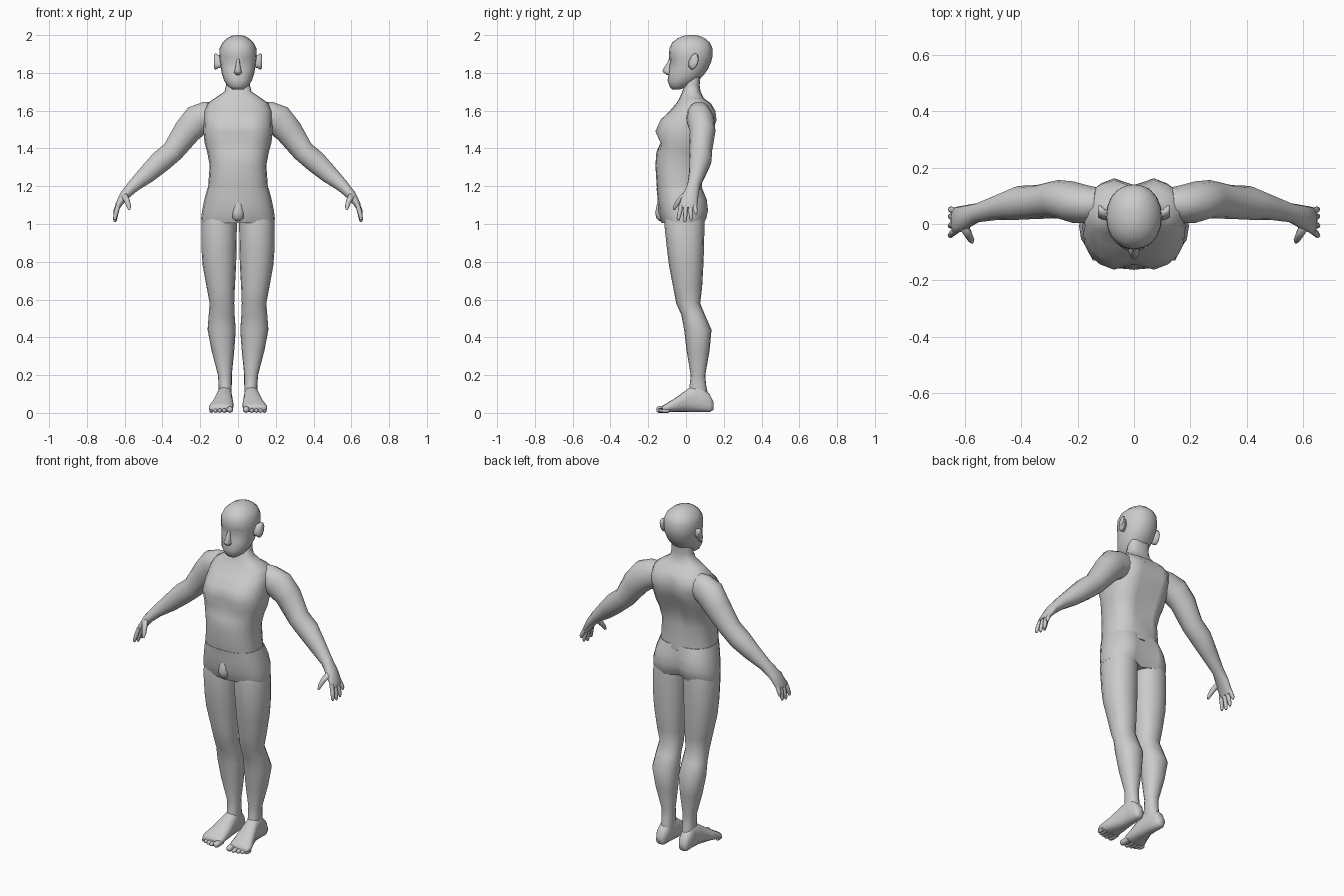
import bpy, bmesh, math
from mathutils import Vector

skin = bpy.data.materials.new("light grey")
skin.diffuse_color = (0.6, 0.6, 0.6, 1)


def ring(c, u, v, n, e=2.0):
    """Closed superellipse loop around c, spanned by half axes u and v."""
    pts = []
    for i in range(n):
        a = 2 * math.pi * i / n
        s, k = math.sin(a), math.cos(a)
        pts.append(Vector(c) + Vector(u) * math.copysign(abs(s) ** (2 / e), s)
                   + Vector(v) * math.copysign(abs(k) ** (2 / e), k))
    return pts


def finish(name, bm, mirror=False, angle=65):
    bmesh.ops.recalc_face_normals(bm, faces=bm.faces[:])
    me = bpy.data.meshes.new(name)
    bm.to_mesh(me)
    bm.free()
    ob = bpy.data.objects.new(name, me)
    bpy.context.collection.objects.link(ob)
    me.materials.append(skin)
    bpy.ops.object.select_all(action='DESELECT')
    ob.select_set(True)
    bpy.context.view_layer.objects.active = ob
    bpy.ops.object.shade_smooth_by_angle(angle=math.radians(angle))
    if mirror:
        ob.modifiers.new("mirror", 'MIRROR')
    return ob


def add_loft(bm, rings):
    loops = [[bm.verts.new(p) for p in r] for r in rings]
    n = len(loops[0])
    for a, b in zip(loops, loops[1:]):
        for i in range(n):
            j = (i + 1) % n
            bm.faces.new((a[i], a[j], b[j], b[i]))
    bm.faces.new(loops[0])
    bm.faces.new(loops[-1])


def stack(rows, n, e=2.0, shape=None):
    """Horizontal rings from rows of (z, x0, x1, y front, y back)."""
    rings = []
    for z, x0, x1, yf, yb in rows:
        r = ring(((x0 + x1) / 2, (yf + yb) / 2, z), ((x1 - x0) / 2, 0, 0),
                 (0, (yb - yf) / 2, 0), n, e)
        for p in r:
            if shape:
                p.y += shape(p, p.y < (yf + yb) / 2)
        rings.append(r)
    return rings


def tube(pts, n):
    """Rings along a path of (x, y, z, in-plane radius, y radius)."""
    rings = []
    for i, (x, y, z, r, ry) in enumerate(pts):
        a, b = pts[max(i - 1, 0)], pts[min(i + 1, len(pts) - 1)]
        t = Vector((b[0] - a[0], 0, b[2] - a[2])).normalized()
        rings.append(ring((x, y, z), Vector((-t.z, 0, t.x)) * r, (0, ry, 0), n))
    return rings


def build(name, rings, mirror=False):
    bm = bmesh.new()
    for r in rings:
        add_loft(bm, r)
    return finish(name, bm, mirror)


def sym(rows):
    return [(z, -w, w, f, b) for z, w, f, b in rows]


# torso and neck, with breastbone and spine grooves
def torso_shape(p, front):
    if abs(p.x) < 0.015:
        if front and 1.4 < p.z < 1.58:
            return 0.025
        if not front and 1.25 < p.z < 1.62:
            return -0.03
    if front and 1.41 < p.z < 1.45 and abs(p.x) < 0.09:
        return 0.01
    return 0


torso = sym([(1.16, .16, -.148, .085), (1.20, .158, -.155, .085), (1.31, .15, -.162, .085),
             (1.38, .163, -.157, .10), (1.43, .177, -.15, .12), (1.49, .183, -.168, .145),
             (1.55, .18, -.142, .168), (1.60, .18, -.085, .16), (1.64, .16, -.05, .13),
             (1.665, .125, -.035, .095), (1.70, .072, -.02, .077), (1.735, .063, -.008, .072),
             (1.79, .062, 0, .078)])
build("torso", [stack(torso, 20, 2.5, torso_shape)])


# hips with a cleft at the back and a bulge at the front
def hip_shape(p, front):
    if abs(p.x) < 0.015:
        return (-0.012 if p.z < 1.1 else 0) if front else (-0.04 if p.z < 1.16 else -0.01)
    return 0


hips = sym([(1.005, .193, -.118, .10), (1.03, .195, -.128, .112), (1.07, .19, -.14, .122),
            (1.13, .178, -.15, .115), (1.19, .162, -.156, .09)])
build("hips", [stack(hips, 20, 2.5, hip_shape)])
build("groin", [stack(sym([(1.015, .015, -.14, -.09), (1.03, .032, -.157, -.08),
                           (1.06, .036, -.163, -.08), (1.10, .03, -.155, -.08),
                           (1.13, .015, -.145, -.09)]), 10)])


# head with eye hollows
def face_shape(p, front):
    if front and 1.835 < p.z < 1.87 and 0.02 < abs(p.x) < 0.07:
        return 0.012
    return 0


head = sym([(1.713, .03, -.075, -.03), (1.73, .055, -.088, .02), (1.76, .074, -.098, .065),
            (1.79, .084, -.092, .095), (1.82, .09, -.09, .116), (1.855, .095, -.087, .132),
            (1.885, .099, -.09, .14), (1.93, .097, -.088, .14), (1.96, .083, -.073, .127),
            (1.983, .058, -.045, .10), (1.996, .032, -.015, .07), (2.0, .012, .01, .045)])
build("head", [stack(head, 20, 2.15, face_shape)])
build("nose", [stack(sym([(1.79, .012, -.102, -.07), (1.80, .021, -.118, -.07),
                          (1.812, .018, -.126, -.07), (1.85, .01, -.102, -.07),
                          (1.875, .008, -.09, -.07)]), 8)])

# ears, tilted outward at the back
ear = []
for x, y, k in ((.085, .028, .7), (.105, .034, .8), (.118, .042, 1), (.128, .044, .8)):
    ear.append(ring((x, y, 1.86), (0, .024 * k, .004), (0, .006, .044 * k), 10))
build("ears", [ear], True)

# arms running into flat palms
arm = [(.13, .07, 1.575, .075, .06), (.16, .07, 1.57, .082, .066), (.215, .077, 1.55, .085, .074),
       (.27, .088, 1.49, .075, .068), (.345, .078, 1.385, .06, .06), (.41, .075, 1.33, .06, .06),
       (.48, .06, 1.265, .05, .045), (.555, .04, 1.2, .034, .034), (.602, .022, 1.15, .026, .044),
       (.634, .012, 1.10, .017, .048), (.638, .01, 1.085, .013, .044)]
build("arms", [tube(arm, 14)], True)

# four fingers and a thumb
digits = []
for y0, y1, z1 in ((-.025, -.04, 1.02), (0, -.006, 1.01), (.024, .027, 1.018), (.046, .052, 1.05)):
    digits.append(tube([(.632, y0, 1.105, .012, .012),
                        (.645, (y0 + y1) / 2, (1.105 + z1) / 2, .012, .012),
                        (.651, y1, z1 + .012, .01, .01), (.652, y1, z1, .005, .005)], 8))
digits.append(tube([(.605, -.005, 1.155, .018, .022), (.588, -.035, 1.125, .015, .018),
                    (.578, -.055, 1.095, .012, .012), (.575, -.064, 1.075, .006, .006)], 8))
build("fingers", digits, True)

# legs
leg = [(1.04, .008, .183, -.11, .095), (1.0, .006, .193, -.115, .098), (.86, .008, .193, -.10, .095),
       (.78, .01, .187, -.09, .092), (.66, .017, .165, -.067, .085), (.58, .02, .15, -.052, .075),
       (.52, .018, .155, -.025, .10), (.44, .012, .161, -.01, .135), (.33, .02, .14, .003, .125),
       (.20, .033, .106, .025, .102), (.15, .033, .103, .02, .106), (.08, .036, .102, .01, .12)]
build("legs", [stack(leg, 16, 2.2)], True)

# feet, lofted from heel to ball, with five toes
foot = []
for y, x0, x1, z1 in ((.145, .055, .095, .06), (.125, .042, .106, .10), (.07, .036, .108, .15),
                      (.02, .03, .113, .135), (-.05, .024, .138, .083), (-.10, .024, .156, .052),
                      (-.125, .03, .148, .038)):
    z0 = .015 if y > .14 else 0.004
    foot.append(ring(((x0 + x1) / 2, y, (z0 + z1) / 2), ((x1 - x0) / 2, 0, 0),
                     (0, 0, (z1 - z0) / 2), 14, 2.6))
toes = []
for x, w, tip in ((.043, .018, -.157), (.073, .0125, -.155), (.097, .012, -.148),
                  (.12, .0115, -.14), (.141, .011, -.13)):
    toes.append([ring((x, y, w), (w * k, 0, 0), (0, 0, w * k), 8)
                 for y, k in ((-.09, .9), (tip + .03, 1), (tip + .01, .95), (tip, .5))])
build("feet", [foot], True)
build("toes", toes, True)
